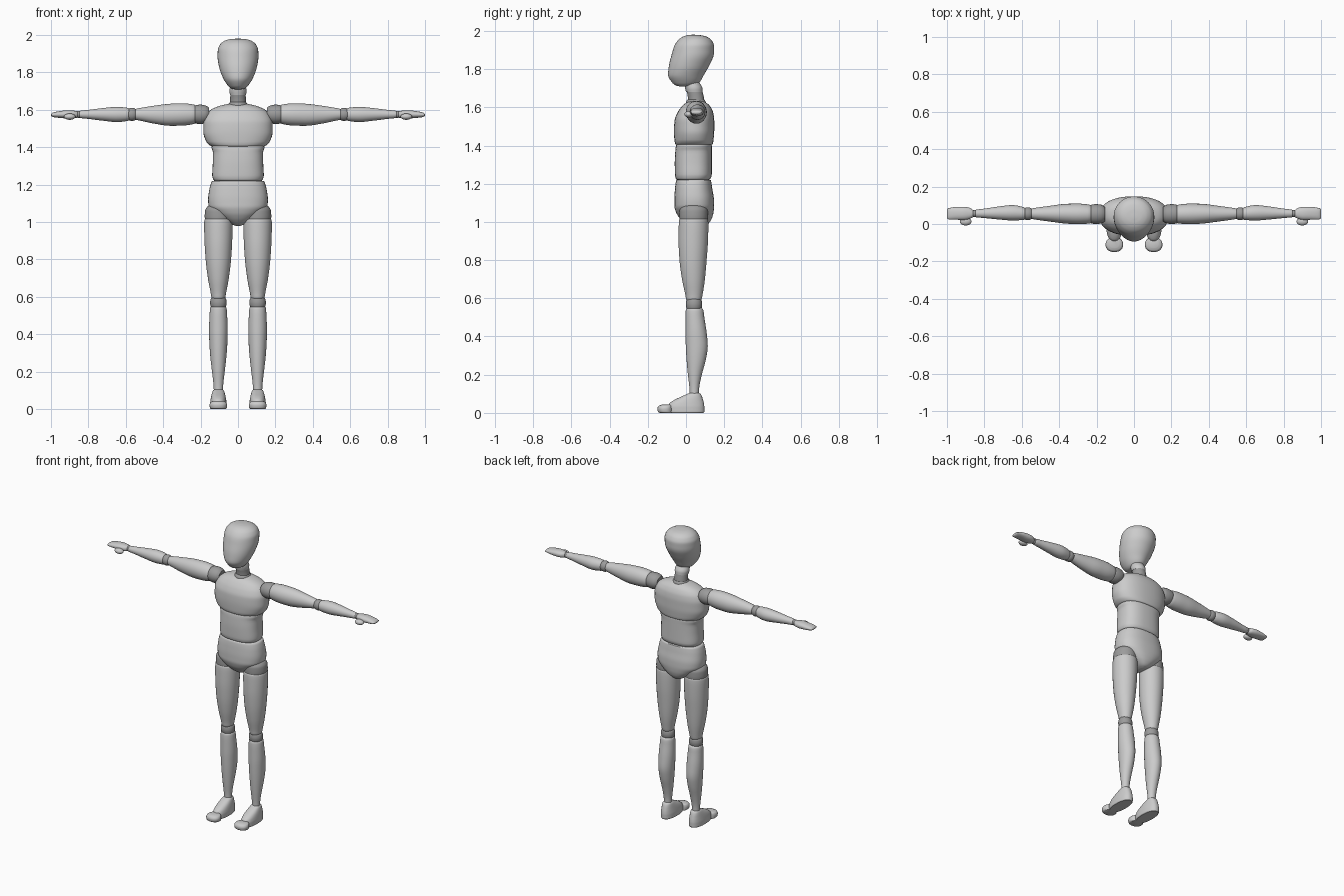
import bpy, bmesh, math

joint_mat = bpy.data.materials.new("joint_grey")
joint_mat.diffuse_color = (0.33, 0.33, 0.33, 1)


def finish(bm, name, mirror, joint):
    bmesh.ops.recalc_face_normals(bm, faces=bm.faces)
    me = bpy.data.meshes.new(name)
    bm.to_mesh(me)
    bm.free()
    ob = bpy.data.objects.new(name, me)
    bpy.context.collection.objects.link(ob)
    if joint:
        me.materials.append(joint_mat)
    bpy.ops.object.select_all(action='DESELECT')
    ob.select_set(True)
    bpy.context.view_layer.objects.active = ob
    bpy.ops.object.shade_smooth_by_angle(angle=math.radians(42))
    if mirror:
        m = ob.modifiers.new("Mirror", 'MIRROR')
        m.use_clip = False
        m.use_mirror_merge = False
    return ob


def spline(p0, p1, p2, p3, t):
    # non-uniform cubic: tangents by slope along the first coordinate
    h = p2[0] - p1[0]
    out = [p1[0] + h * t]
    for k in range(1, len(p1)):
        d = (p2[k] - p1[k]) / h
        da = (p1[k] - p0[k]) / (p1[0] - p0[0]) if p0 is not p1 else d
        db = (p3[k] - p2[k]) / (p3[0] - p2[0]) if p3 is not p2 else d
        m1 = 2 * da * d / (da + d) if da * d > 0 else 0
        m2 = 2 * db * d / (db + d) if db * d > 0 else 0
        out.append((2*t**3 - 3*t*t + 1) * p1[k] + (t**3 - 2*t*t + t) * h * m1
                   + (3*t*t - 2*t**3) * p2[k] + (t**3 - t*t) * h * m2)
    return out


def loft(name, secs, axis='z', power=2.0, mirror=False, joint=False, n=40, steps=4):
    """secs: (position, min a, max a, min b, max b); a,b = x,y for z axis, y,z for x axis."""
    rows = []
    for i in range(len(secs) - 1):
        p0, p3 = secs[max(i - 1, 0)], secs[min(i + 2, len(secs) - 1)]
        rows += [spline(p0, secs[i], secs[i + 1], p3, s / steps) for s in range(steps)]
    rows.append(secs[-1])
    bm = bmesh.new()
    rings = []
    for p, a0, a1, b0, b1 in rows:
        ring = []
        for k in range(n):
            c, s = math.cos(2 * math.pi * k / n), math.sin(2 * math.pi * k / n)
            a = (a0 + a1) / 2 + (a1 - a0) / 2 * math.copysign(abs(c) ** (2 / power), c)
            b = (b0 + b1) / 2 + (b1 - b0) / 2 * math.copysign(abs(s) ** (2 / power), s)
            ring.append(bm.verts.new((a, b, p) if axis == 'z' else (p, a, b)))
        rings.append(ring)
    for r, q in zip(rings, rings[1:]):
        for k in range(n):
            bm.faces.new((r[k], r[(k + 1) % n], q[(k + 1) % n], q[k]))
    bm.faces.new(rings[0][::-1])
    bm.faces.new(rings[-1])
    return finish(bm, name, mirror, joint)


def ball(name, loc, size, mirror=False, joint=False):
    bm = bmesh.new()
    bmesh.ops.create_uvsphere(bm, u_segments=32, v_segments=18, radius=1)
    for v in bm.verts:
        v.co = [l + c * s for l, c, s in zip(loc, v.co, size)]
    return finish(bm, name, mirror, joint)


def sym(rows):
    # (z, half width, y0, y1) -> centred section
    return [(z, -w, w, y0, y1) for z, w, y0, y1 in rows]


def leg(rows):
    return [(z, 0.105 - w, 0.105 + w, y0, y1) for z, w, y0, y1 in rows]


# Head and neck
loft("head", sym([(1.708, .012, -.025, .01), (1.713, .035, -.05, .04), (1.73, .055, -.073, .07),
                  (1.77, .08, -.094, .094), (1.82, .099, -.089, .122), (1.88, .109, -.074, .146),
                  (1.92, .108, -.062, .147), (1.95, .095, -.043, .135), (1.968, .073, -.02, .112),
                  (1.977, .045, .005, .08), (1.98, .008, .03, .045)]))
loft("neck_upper_joint", sym([(1.68, .043, 0, .087), (1.70, .046, -.005, .086), (1.73, .04, -.01, .07)]))
loft("neck", sym([(1.62, .045, .012, .098), (1.65, .042, .01, .094), (1.69, .041, .003, .085)]), joint=True)
ball("neck_base_joint", (0, .052, 1.62), (.052, .053, .035), joint=True)

# Torso
loft("chest", sym([(1.402, .135, -.045, .13), (1.408, .149, -.056, .14), (1.43, .17, -.061, .144),
                   (1.48, .185, -.063, .148), (1.53, .185, -.06, .148), (1.57, .172, -.046, .143),
                   (1.60, .145, -.026, .13), (1.62, .10, -.005, .112), (1.632, .05, .02, .09)]), power=2.3)
loft("waist", sym([(1.218, .115, -.04, .11), (1.225, .131, -.053, .127), (1.25, .138, -.058, .135),
                   (1.31, .135, -.059, .135), (1.37, .134, -.056, .135), (1.40, .142, -.052, .135),
                   (1.412, .135, -.045, .13)]), power=2.5)
loft("pelvis", sym([(.978, .008, .03, .09), (.985, .03, .005, .11), (1.0, .058, -.015, .125),
                    (1.02, .09, -.034, .136), (1.05, .128, -.052, .144), (1.085, .157, -.061, .147),
                    (1.12, .16, -.061, .146), (1.17, .154, -.058, .138), (1.205, .145, -.054, .133),
                    (1.218, .138, -.05, .13), (1.222, .115, -.035, .115)]), power=2.4)

# Legs (right side mirrored)
loft("hip_joint", leg([(1.0, .07, -.032, .112), (1.03, .073, -.034, .115), (1.06, .071, -.033, .114),
                       (1.083, .058, -.02, .1), (1.093, .03, .01, .07)]), mirror=True, joint=True)
loft("thigh", leg([(.585, .03, .01, .072), (.593, .036, .001, .081), (.62, .041, -.004, .087),
                   (.70, .056, -.021, .099), (.80, .068, -.034, .108), (.90, .074, -.039, .115),
                   (.98, .076, -.038, .117), (1.01, .075, -.036, .116), (1.02, .068, -.03, .11)]), mirror=True)
loft("knee_joint", leg([(.54, .036, .006, .078), (.552, .042, .001, .083), (.568, .044, -.001, .085),
                        (.585, .042, .001, .083), (.597, .036, .006, .076)]), mirror=True, joint=True)
loft("shin", leg([(.095, .024, .02, .067), (.13, .026, .018, .069), (.20, .034, .01, .083),
                  (.28, .043, .003, .104), (.35, .048, -.001, .114), (.42, .05, -.003, .108),
                  (.50, .047, -.003, .096), (.54, .044, -.001, .09), (.55, .036, .008, .08)]), mirror=True)
loft("foot", leg([(0, .04, -.09, .091), (.006, .044, -.095, .096), (.03, .044, -.096, .096),
                  (.048, .042, -.088, .094), (.065, .039, -.066, .09), (.085, .034, -.025, .084),
                  (.10, .028, .008, .076), (.105, .02, .02, .066)]), power=2.3, mirror=True)
loft("toe", leg([(0, .039, -.138, -.07), (.006, .045, -.147, -.07), (.022, .047, -.15, -.07),
                 (.036, .042, -.144, -.07), (.043, .026, -.128, -.075)]), power=2.2, mirror=True)


def arm(rows):
    # (x, y half width, z0, z1, y centre)
    return [(x, c - w, c + w, z0, z1) for x, w, z0, z1, c in rows]


# Arms (right side mirrored)
loft("shoulder_joint", arm([(.155, .038, 1.54, 1.612, .053), (.175, .05, 1.528, 1.623, .053),
                            (.20, .053, 1.523, 1.627, .053), (.225, .051, 1.526, 1.625, .053),
                            (.238, .042, 1.535, 1.615, .053)]), axis='x', mirror=True, joint=True)
loft("upper_arm", arm([(.226, .042, 1.535, 1.615, .053), (.232, .049, 1.525, 1.627, .053),
                       (.30, .055, 1.515, 1.634, .054), (.36, .053, 1.514, 1.632, .055),
                       (.45, .042, 1.526, 1.621, .055), (.53, .031, 1.543, 1.608, .055),
                       (.555, .026, 1.548, 1.602, .055)]), axis='x', mirror=True)
loft("elbow_joint", arm([(.545, .026, 1.549, 1.601, .055), (.555, .032, 1.542, 1.608, .055),
                         (.567, .034, 1.54, 1.61, .055), (.58, .032, 1.542, 1.608, .055),
                         (.59, .026, 1.549, 1.601, .055)]), axis='x', mirror=True, joint=True)
loft("forearm", arm([(.58, .028, 1.547, 1.603, .056), (.59, .034, 1.54, 1.61, .056),
                     (.65, .041, 1.534, 1.615, .06), (.72, .035, 1.541, 1.609, .059),
                     (.80, .025, 1.551, 1.599, .057), (.845, .02, 1.556, 1.594, .056),
                     (.85, .016, 1.56, 1.59, .056)]), axis='x', mirror=True)
ball("wrist_joint", (.852, .056, 1.575), (.02, .019, .019), mirror=True, joint=True)
loft("hand", arm([(.855, .015, 1.562, 1.588, .056), (.862, .02, 1.557, 1.592, .056),
                  (.88, .03, 1.554, 1.595, .057), (.91, .035, 1.553, 1.597, .057),
                  (.95, .034, 1.556, 1.593, .057), (.985, .031, 1.56, 1.586, .055),
                  (.997, .028, 1.565, 1.58, .055), (1.0, .024, 1.569, 1.576, .055)]),
     axis='x', power=2.2, mirror=True)
ball("thumb", (.90, .014, 1.563), (.031, .022, .017), mirror=True)
